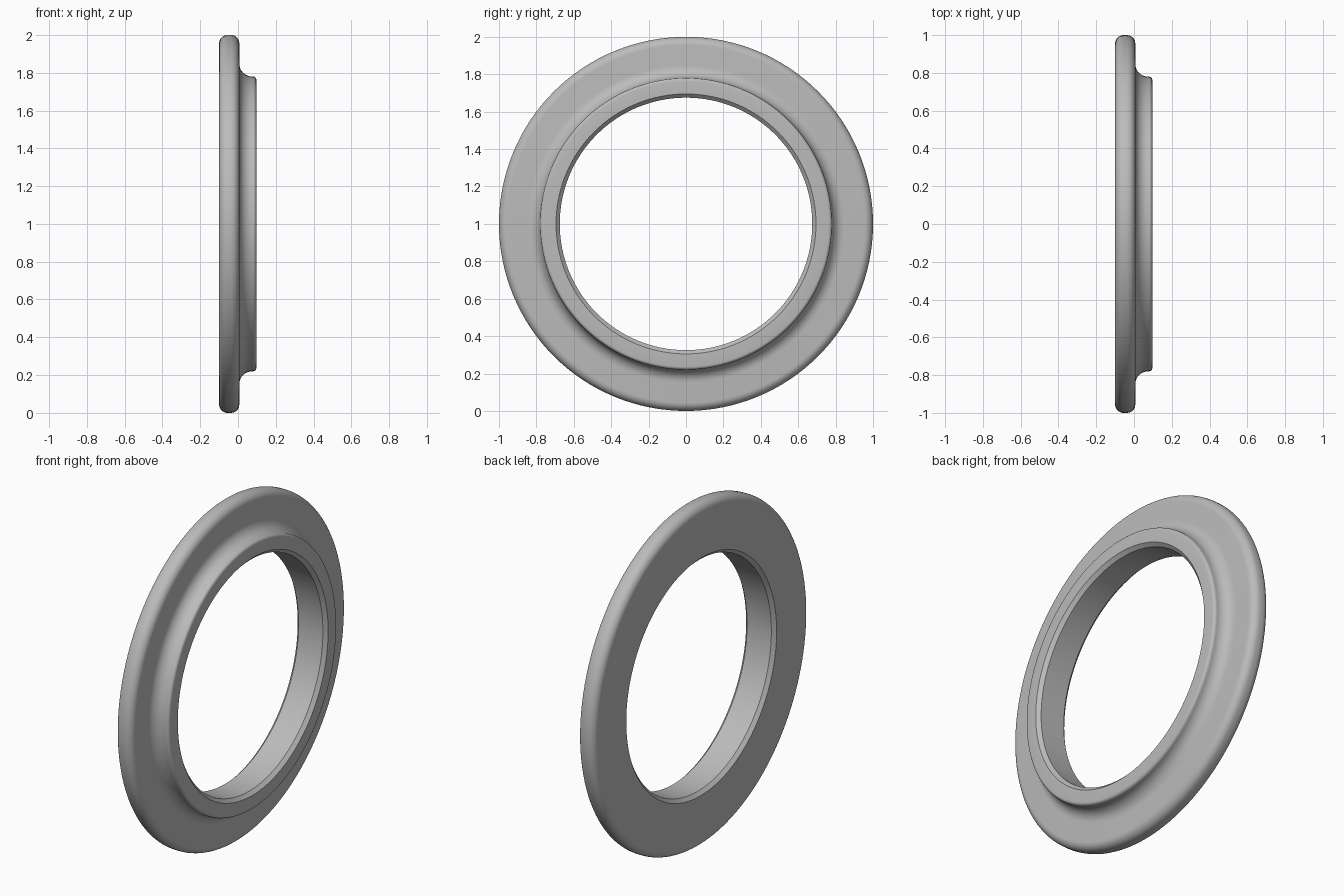
import bpy, bmesh
from math import sin, cos, pi, radians
from mathutils import Vector

cube = bpy.data.objects.get("Cube")
if cube:
    bpy.data.objects.remove(cube)

grey = bpy.data.materials.new("plain grey")
grey.use_nodes = True
colour = (0.5, 0.5, 0.5, 1)
grey.diffuse_color = colour
grey.node_tree.nodes["Principled BSDF"].inputs["Base Color"].default_value = colour


def arc(x, r, radius, start, end, steps=8):
    """Points (x, radial distance) along an arc, angles in degrees."""
    angles = [radians(start + (end - start) * i / steps) for i in range(steps + 1)]
    return [(x + radius * cos(a), r + radius * sin(a)) for a in angles]


# Cross-section: chamfered bore, rounded flange rim, fillet, hub lip
back, face, front = -0.1, 0.007, 0.097
bore, chamfer, rim = 0.675, 0.02, 0.045
profile = [(back + chamfer, bore), (back, bore + chamfer)]
profile += arc(back + rim, 1 - rim, rim, 180, 90)
profile += arc(face - rim, 1 - rim, rim, 90, 0)
profile += arc(face + 0.068, 0.848, 0.068, 180, 270)
profile += arc(front - 0.017, 0.763, 0.017, 90, 0, 5)
profile += [(front, bore + chamfer), (front - chamfer, bore)]

# Revolve the closed section around the x axis
bm = bmesh.new()
verts = [bm.verts.new((x, 0, r)) for x, r in profile]
edges = [bm.edges.new((a, b)) for a, b in zip(verts, verts[1:] + verts[:1])]
bmesh.ops.spin(bm, geom=verts + edges, cent=(0, 0, 0), axis=(1, 0, 0),
               angle=2 * pi, steps=128, use_merge=True)
bmesh.ops.remove_doubles(bm, verts=bm.verts, dist=0.0001)
bmesh.ops.recalc_face_normals(bm, faces=bm.faces)
bmesh.ops.translate(bm, verts=bm.verts, vec=Vector((0, 0, 1)))
mesh = bpy.data.meshes.new("flanged_ring")
bm.to_mesh(mesh)
bm.free()
mesh.materials.append(grey)

ring = bpy.data.objects.new("flanged_ring", mesh)
bpy.context.collection.objects.link(ring)
bpy.context.view_layer.objects.active = ring
ring.select_set(True)
bpy.ops.object.shade_smooth_by_angle(angle=radians(30))
